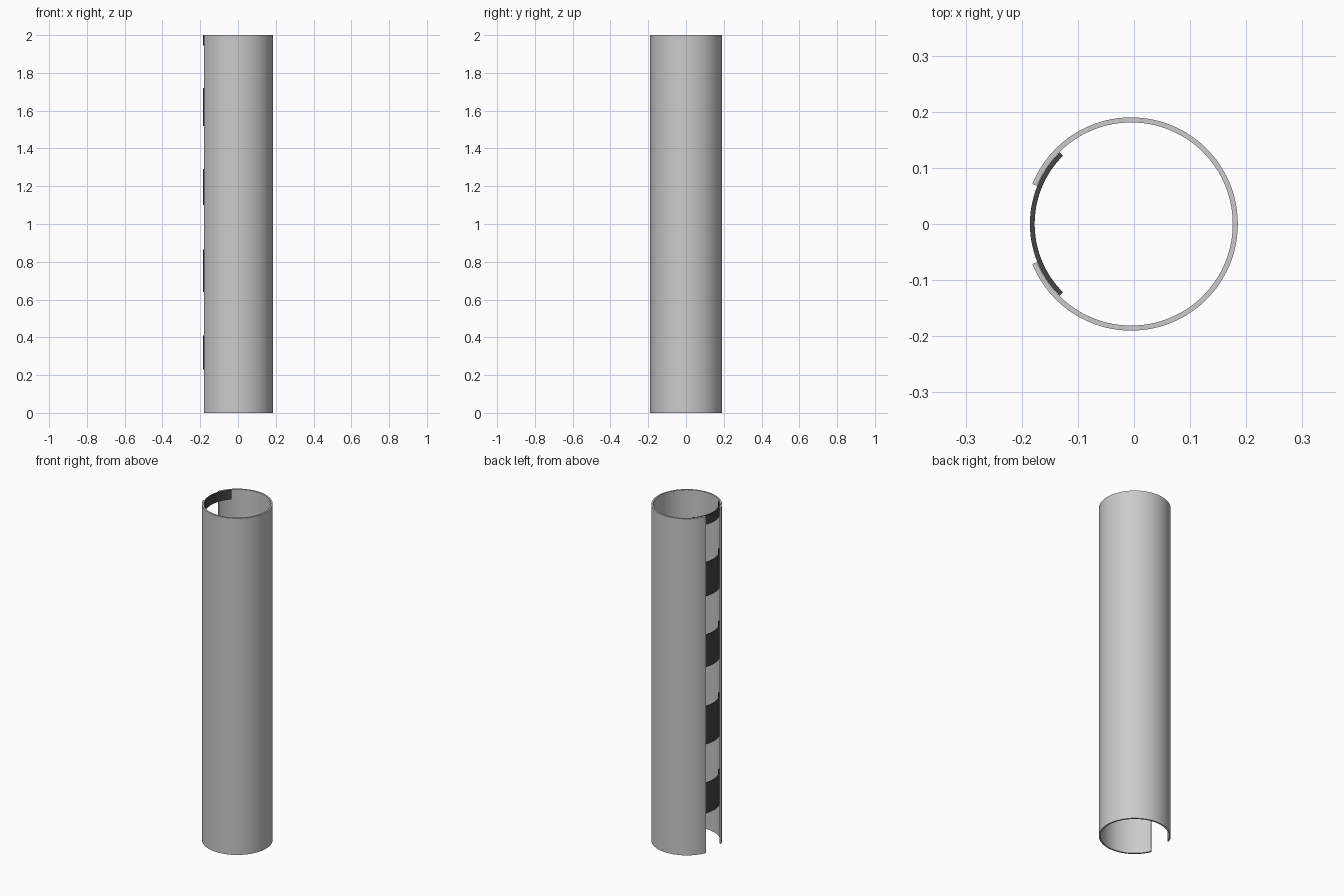
import bpy
import bmesh
from math import cos, sin, radians

AXIS_X = -0.005      # tube axis, offset so the whole model is centred

cube = bpy.data.objects.get("Cube")
if cube:
    bpy.data.objects.remove(cube, do_unlink=True)


def arc_shell(name, outer, inner, start, end, bottom, top, steps, material=None):
    """Curved wall: a ring sector extruded upward, angles in degrees."""
    angles = [radians(start + (end - start) * i / steps) for i in range(steps + 1)]
    bm = bmesh.new()
    rings = []
    for a in angles:
        rings.append([bm.verts.new((AXIS_X + r * cos(a), r * sin(a), z))
                      for r, z in ((outer, bottom), (outer, top), (inner, top), (inner, bottom))])
    for a, b in zip(rings, rings[1:]):
        for k in range(4):
            n = (k + 1) % 4
            bm.faces.new((a[k], b[k], b[n], a[n]))
    bm.faces.new(rings[0])
    bm.faces.new(rings[-1])
    bmesh.ops.recalc_face_normals(bm, faces=bm.faces)
    mesh = bpy.data.meshes.new(name)
    bm.to_mesh(mesh)
    bm.free()
    obj = bpy.data.objects.new(name, mesh)
    bpy.context.collection.objects.link(obj)
    if material:
        mesh.materials.append(material)
    bpy.ops.object.select_all(action='DESELECT')
    obj.select_set(True)
    bpy.context.view_layer.objects.active = obj
    bpy.ops.object.shade_smooth_by_angle(angle=radians(30))
    return obj


# Dark material for the straps
dark = bpy.data.materials.new("dark_strap")
dark.use_nodes = True
color = (0.06, 0.06, 0.06, 1)
dark.diffuse_color = color
dark.node_tree.nodes["Principled BSDF"].inputs["Base Color"].default_value = color

# Split tube, open along its right side
arc_shell("split_tube", 0.19, 0.181, -158, 158, 0, 2, 128)

# Straps bridging the slot from inside the tube
for i, (bottom, top) in enumerate([(0.23, 0.41), (0.64, 0.865), (1.10, 1.29),
                                   (1.52, 1.72), (1.945, 2.0)]):
    arc_shell(f"strap_{i + 1}", 0.1805, 0.172, 135, 225, bottom, top, 36, dark)
